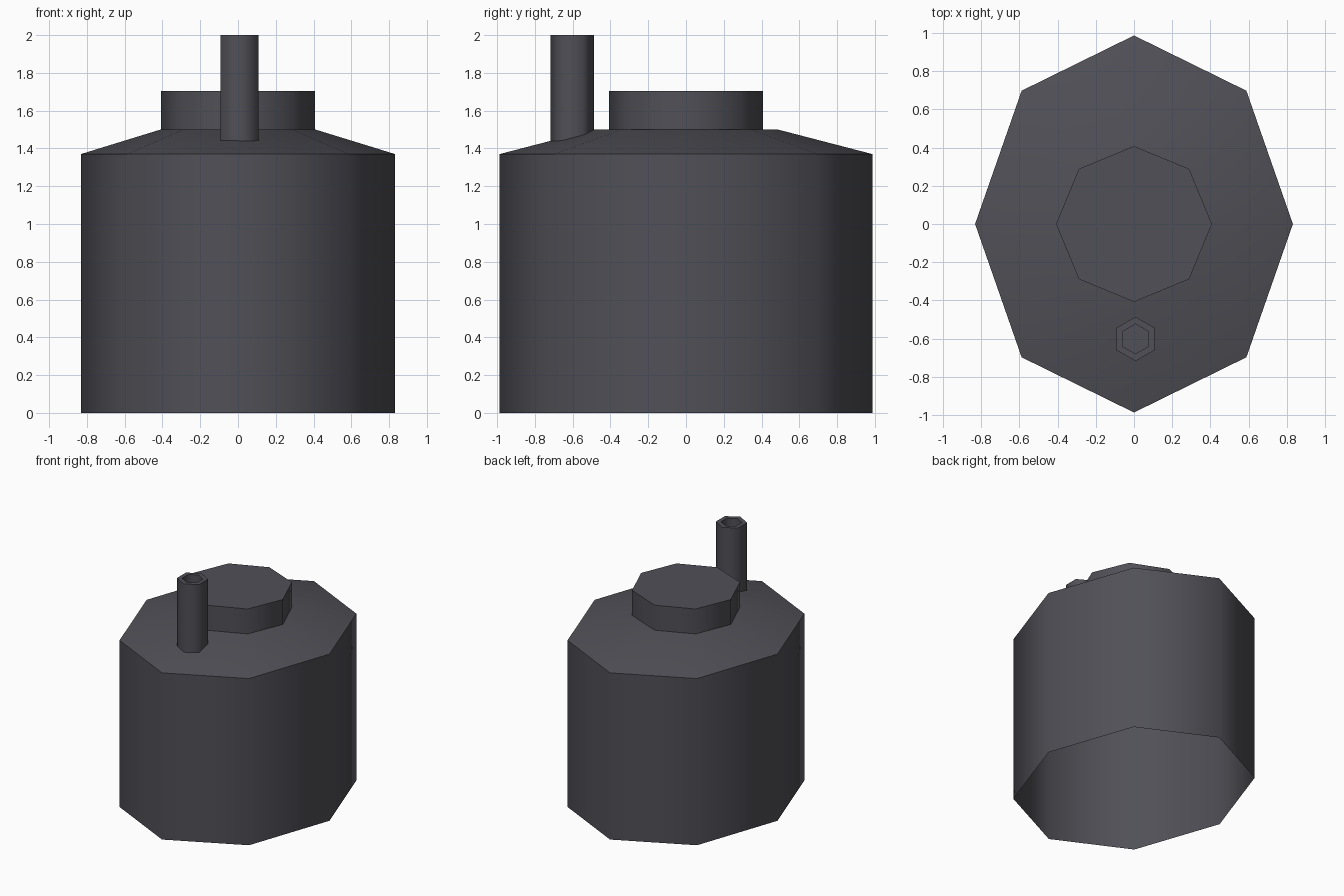
import bpy, bmesh, math

if "Cube" in bpy.data.objects:
    bpy.data.objects.remove(bpy.data.objects["Cube"])

grey = bpy.data.materials.new("dark grey")
grey.diffuse_color = (0.08, 0.08, 0.095, 1)
grey.use_nodes = True
grey.node_tree.nodes["Principled BSDF"].inputs["Base Color"].default_value = grey.diffuse_color


def loft(name, sides, rings, cx=0, cy=0, cap_end=True):
    """Stack n-sided rings (x radius, y radius, z), point facing +y, and skin them."""
    bm = bmesh.new()
    loops = []
    for rx, ry, z in rings:
        loop = []
        for i in range(sides):
            a = math.pi / 2 + math.tau * i / sides
            loop.append(bm.verts.new((cx + rx * math.cos(a), cy + ry * math.sin(a), z)))
        loops.append(loop)
    for low, high in zip(loops, loops[1:]):
        for i in range(sides):
            j = (i + 1) % sides
            bm.faces.new((low[i], low[j], high[j], high[i]))
    if cap_end:
        bm.faces.new(loops[-1])
    # Smooth sides, crisp rims
    bm.normal_update()
    for f in bm.faces:
        f.smooth = True
    for e in bm.edges:
        if len(e.link_faces) == 2:
            e.smooth = e.calc_face_angle() < math.radians(65)
    mesh = bpy.data.meshes.new(name)
    bm.to_mesh(mesh)
    bm.free()
    mesh.materials.append(grey)
    obj = bpy.data.objects.new(name, mesh)
    bpy.context.collection.objects.link(obj)
    return obj


# Oval octagonal tank, open underneath, with a sloped shoulder
loft("tank_body", 8, [(0.832, 0.987, 0), (0.832, 0.987, 1.37), (0.41, 0.487, 1.5)])

# Round lid on the shoulder
loft("lid", 8, [(0.408, 0.408, 1.5), (0.408, 0.408, 1.705)])

# Hollow hexagonal pipe at the front
loft("pipe", 6, [(0.116, 0.116, 1.41), (0.116, 0.116, 2.0),
                 (0.078, 0.078, 2.0), (0.078, 0.078, 1.8)], cx=0.008, cy=-0.602)
